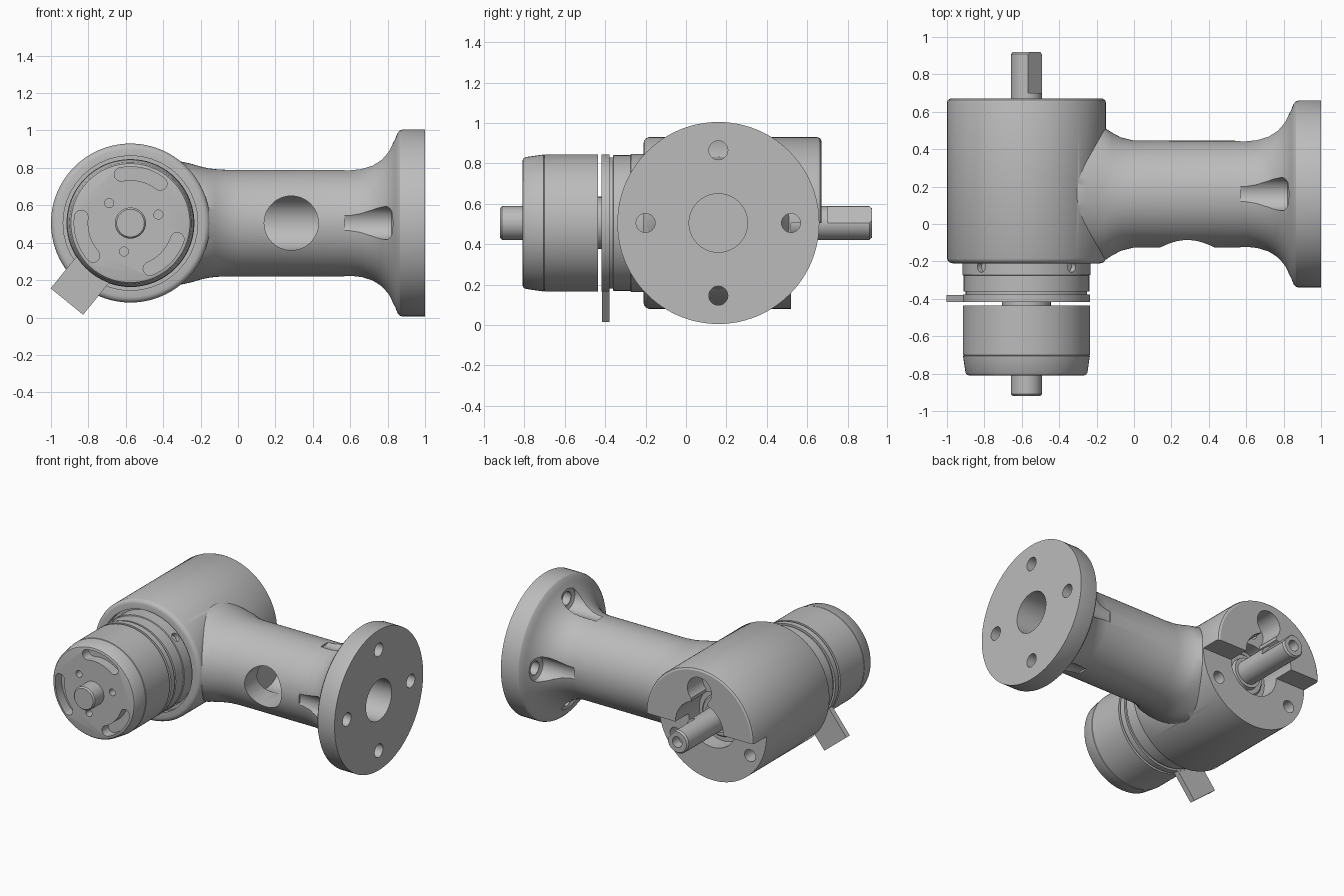
import bpy, bmesh, math
from mathutils import Vector

cube = bpy.data.objects.get("Cube")
if cube:
    bpy.data.objects.remove(cube, do_unlink=True)

grey = bpy.data.materials.new("cast_grey")
grey.use_nodes = True
grey.diffuse_color = (0.5, 0.5, 0.5, 1)
grey.node_tree.nodes["Principled BSDF"].inputs["Base Color"].default_value = (0.5, 0.5, 0.5, 1)

MX, MZ = -0.575, 0.505      # main axis along y
AY = 0.16                   # arm axis along x
TAU = 2 * math.pi


def finish(name, bm):
    bmesh.ops.recalc_face_normals(bm, faces=bm.faces)
    me = bpy.data.meshes.new(name)
    bm.to_mesh(me)
    bm.free()
    me.materials.append(grey)
    ob = bpy.data.objects.new(name, me)
    bpy.context.collection.objects.link(ob)
    return ob


def loft(name, profile, origin, axis, sides=72):
    """Capped rings along an axis; each entry is (distance, radius[, z radius])."""
    bm = bmesh.new()
    axis = Vector(axis).normalized()
    up = Vector((0, 0, 1))
    if abs(axis.z) > 0.9:
        up = Vector((0, 1, 0))
    side = up.cross(axis).normalized()
    up = axis.cross(side)
    rings = []
    for entry in profile:
        t, ra, rb = entry[0], entry[1], entry[-1]
        rings.append([bm.verts.new(Vector(origin) + axis * t
                      + side * ra * math.cos(TAU * i / sides)
                      + up * rb * math.sin(TAU * i / sides)) for i in range(sides)])
    for a, b in zip(rings, rings[1:]):
        for i in range(sides):
            j = (i + 1) % sides
            bm.faces.new((a[i], a[j], b[j], b[i]))
    bm.faces.new(rings[0])
    bm.faces.new(rings[-1])
    return finish(name, bm)


def main_loft(name, profile, sides=72):
    return loft(name, profile, (MX, 0, MZ), (0, 1, 0), sides)


def prism(name, outline, y0, y1):
    """Outline in (x, z) about the main axis, extruded along y."""
    bm = bmesh.new()
    a, b = ([bm.verts.new((MX + x, y, MZ + z)) for x, z in outline] for y in (y0, y1))
    bm.faces.new(a)
    bm.faces.new(b)
    for i in range(len(a)):
        j = (i + 1) % len(a)
        bm.faces.new((a[i], a[j], b[j], b[i]))
    return finish(name, bm)


def rect(x0, x1, z0, z1, turn=0):
    c, s = math.cos(turn), math.sin(turn)
    return [(x * c - z * s, x * s + z * c) for x, z in ((x0, z0), (x1, z0), (x1, z1), (x0, z1))]


def polar(r, deg):
    return r * math.cos(math.radians(deg)), r * math.sin(math.radians(deg))


def arc_slot(r, half, start, end, n=10):
    pts = [polar(r + half, start + (end - start) * i / n) for i in range(n + 1)]
    for centre, base, rad in ((end, end, 1), (start, start + 180, -1)):
        cx, cz = polar(r, centre)
        cap = [polar(half, base + 180 * i / 8) for i in range(1, 8)]
        pts += [(cx + x, cz + z) for x, z in cap]
        if rad == 1:
            pts += [polar(r - half, end + (start - end) * i / n) for i in range(n + 1)]
    return pts


def boolean(ob, tools, operation="DIFFERENCE"):
    for tool in tools:
        tool.hide_render = True
        mod = ob.modifiers.new("cut", "BOOLEAN")
        mod.operation, mod.solver, mod.object = operation, "EXACT", tool
        bpy.context.view_layer.objects.active = ob
        bpy.ops.object.modifier_apply(modifier=mod.name)
        bpy.data.objects.remove(tool, do_unlink=True)


def cyl(r, y0, y1, x=0, z=0):
    return loft("cutter", [(y0, r), (y1, r)], (MX + x, 0, MZ + z), (0, 1, 0), 40)


def x_cyl(r, x0, x1, y=0, z=0):
    return loft("cutter", [(x0, r), (x1, r)], (0, AY + y, MZ + z), (1, 0, 0), 40)


# Housing barrel with rounded rims
housing = main_loft("housing", [(-.21, .395), (-.207, .408), (-.198, .419), (-.185, .425),
                                (.65, .425), (.663, .42), (.67, .408)], 96)

# Arm blended into the barrel, flaring to the round flange
arm = loft("arm", [(-.4, .36, .33), (-.3, .36, .328), (-.25, .36, .317), (-.2, .36, .302),
                   (-.16, .357, .293), (-.12, .33, .288), (-.07, .303, .285), (0, .286, .285),
                   (.6, .285), (.66, .293), (.72, .315), (.77, .35), (.81, .395), (.84, .448),
                   (.852, .48), (.865, .495), (.88, .5), (1, .5)], (0, AY, MZ), (1, 0, 0), 96)
boolean(housing, [arm], "UNION")

# Flange bore, side port, bolt holes and their pockets
cuts = [x_cyl(.145, .12, 1.1), loft("cutter", [(-.4, .145), (AY, .145)], (.285, 0, MZ), (0, 1, 0), 48)]
for deg in range(0, 360, 90):
    y, z = polar(.36, deg)
    cuts.append(loft("cutter", [(.57, .088), (.8, .088), (.822, .08), (.83, .062)],
                     (0, AY + y, MZ + z), (1, 0, 0), 40))
    cuts.append(x_cyl(.047, .8, 1.1, y, z))

# Rear step, shaft bore, keyhole pocket and screw holes; front recess
cuts += [prism("cutter", rect(-.6, .6, -.6, 0), .52, .8),
         cyl(.19, .4, .8), cyl(.15, .3, .5), cyl(.095, .5, .8, 0, .27),
         prism("cutter", rect(-.065, .065, 0, .27), .5, .8),
         cyl(.36, -.3, -.17)]
for deg in (90, 210, 330):
    cuts.append(cyl(.043, .38, .6, *polar(.34 if deg != 90 else .28, deg)))
boolean(housing, cuts)

# Bearing ring around the output shaft
bearing = main_loft("bearing_ring", [(.3, .15), (.42, .15), (.43, .14), (.43, .11), (.46, .105), (.46, .06)])

# Output shaft with a slanted flat and a centre hole
shaft = main_loft("output_shaft", [(.3, .083), (.908, .083), (.92, .073)], 48)
boolean(shaft, [prism("cutter", rect(.062, .2, -.2, .2, math.radians(42)), .7, 1),
                cyl(.038, .85, 1)])

# Stepped collar with radial screw holes
collar = main_loft("collar", [(-.15, .342), (-.272, .342), (-.275, .336), (-.36, .336), (-.362, .325),
                              (-.38, .325)])
boolean(collar, [loft("cutter", [(.31, .03), (.4, .03)], (MX, -.228, MZ), (x, 0, z), 24)
                 for x in (-1, 1) for z in (-1, 1)])

# Brake disc with release lever
disc = main_loft("brake_disc", [(-.378, .34), (-.418, .34)])
lever = prism("release_lever", rect(.2, .54, -.112, .112, math.radians(231)), -.417, -.379)
hub = main_loft("hub", [(-.4, .13), (-.45, .13)], 48)

# Motor cap with arc slots and small holes
motor = main_loft("motor_cap", [(-.435, .34), (-.7, .34), (-.703, .336), (-.706, .339),
                                (-.795, .326), (-.806, .318), (-.81, .305)], 96)
cuts = []
for turn in (0, 120, 240):
    cuts.append(prism("cutter", arc_slot(.265, .036, 53 + turn, 101 + turn), -.9, -.74))
    cuts.append(cyl(.024, -.9, -.74, *polar(.156, 17 + turn)))
boolean(motor, cuts)
stub = main_loft("motor_shaft", [(-.7, .083), (-.91, .083), (-.92, .074)], 48)

# Smooth shading with sharp edges kept
for ob in (housing, bearing, shaft, collar, disc, lever, hub, motor, stub):
    bpy.ops.object.select_all(action="DESELECT")
    ob.select_set(True)
    bpy.context.view_layer.objects.active = ob
    bpy.ops.object.shade_smooth_by_angle(angle=math.radians(30))
